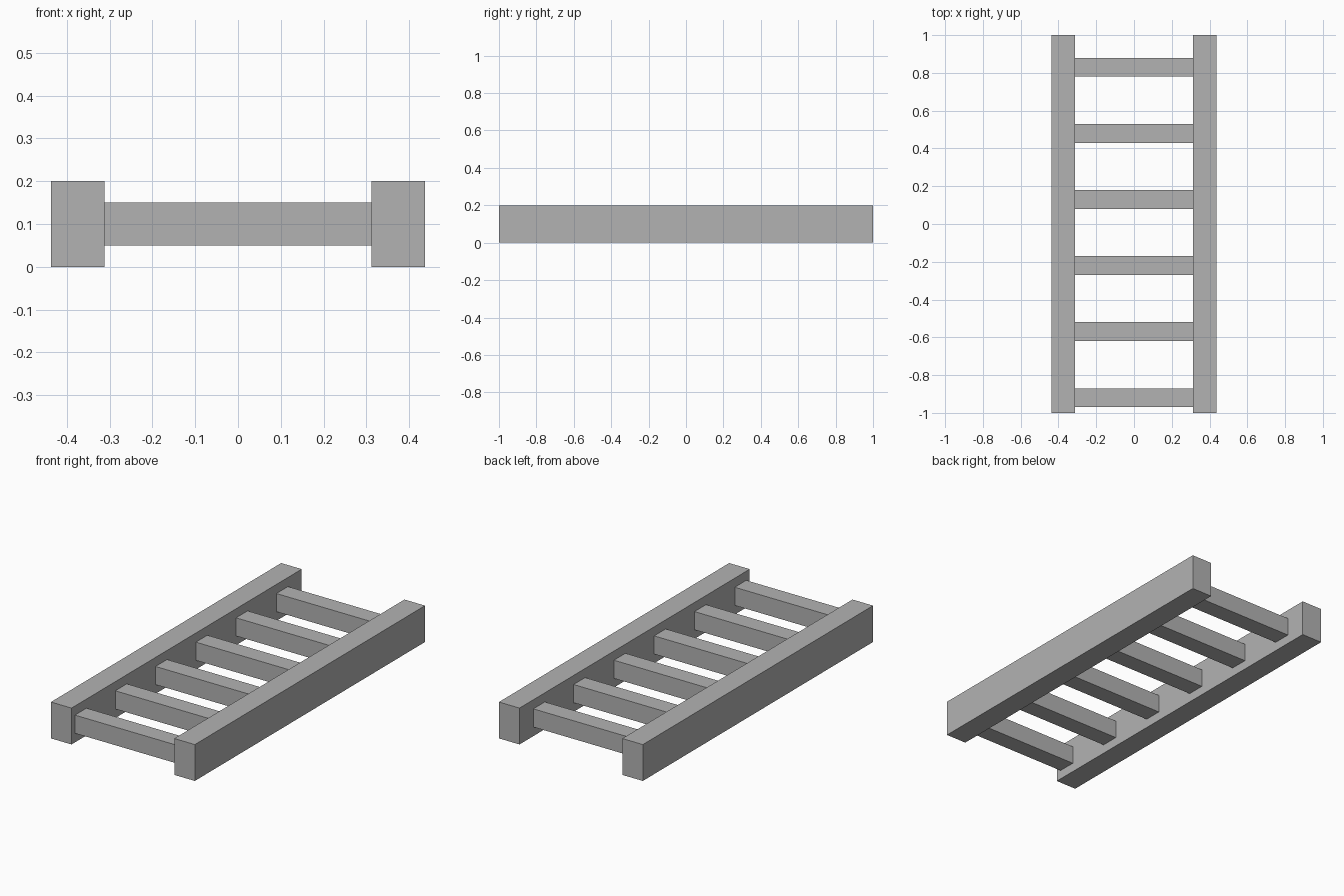
import bpy

cube = bpy.data.objects.get("Cube")
if cube:
    bpy.data.objects.remove(cube, do_unlink=True)

# Single plain grey
GREY = (0.45, 0.45, 0.45, 1.0)
grey = bpy.data.materials.new("plain_grey")
grey.use_nodes = True
grey.diffuse_color = GREY
grey.node_tree.nodes["Principled BSDF"].inputs["Base Color"].default_value = GREY


def add_beam(name, size, center):
    bpy.ops.mesh.primitive_cube_add(size=1, location=center)
    beam = bpy.context.object
    beam.name = name
    beam.scale = size
    bpy.ops.object.transform_apply(location=False, rotation=False, scale=True)
    beam.data.materials.append(grey)
    return beam


LENGTH, HEIGHT = 2.0, 0.2
RAIL_WIDTH, RUNG_SPAN, RUNG_THICK = 0.125, 0.625, 0.1
RUNG_COUNT, RUNG_STEP, FIRST_RUNG = 6, 0.35, -0.92

# Side rails
for side, sign in (("left", 1), ("right", -1)):
    x = sign * (RUNG_SPAN + RAIL_WIDTH) / 2
    add_beam(f"{side}_rail", (RAIL_WIDTH, LENGTH, HEIGHT), (x, 0, HEIGHT / 2))

# Rungs between the rails
for i in range(RUNG_COUNT):
    y = FIRST_RUNG + i * RUNG_STEP
    add_beam(f"rung_{i + 1}", (RUNG_SPAN, RUNG_THICK, RUNG_THICK), (0, y, HEIGHT / 2))
